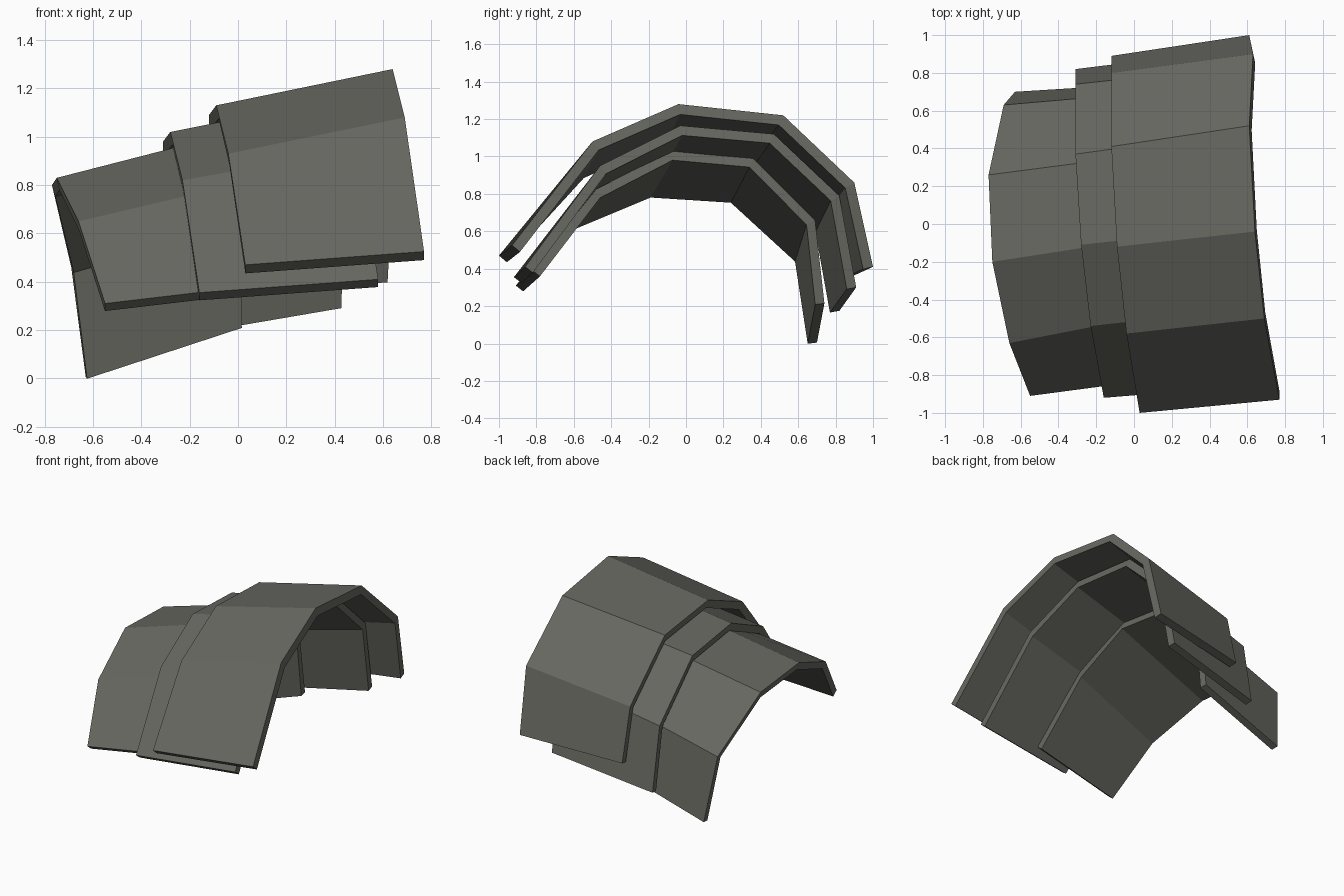
import bpy

# One dark grey for all plates
grey = bpy.data.materials.new("dark_grey")
grey.diffuse_color = (0.135, 0.135, 0.118, 1)


def arch_plate(name, left, right, thickness):
    """Loft a faceted arch between two end profiles, then thicken it inward."""
    n = len(left)
    faces = [(i, n + i, n + i + 1, i + 1) for i in range(n - 1)]
    mesh = bpy.data.meshes.new(name)
    mesh.from_pydata(left + right, [], faces)
    mesh.materials.append(grey)
    obj = bpy.data.objects.new(name, mesh)
    bpy.context.collection.objects.link(obj)
    mod = obj.modifiers.new("thickness", 'SOLIDIFY')
    mod.thickness = thickness
    mod.offset = -1
    mod.use_even_offset = True
    return obj


# Lowest plate, tucked under the middle one
arch_plate("lower_plate",
           [(-0.55, -0.91, 0.31), (-0.66, -0.63, 0.65), (-0.75, -0.20, 0.83),
            (-0.77, 0.26, 0.80), (-0.69, 0.63, 0.46), (-0.63, 0.70, 0.005)],
           [(0.13, -0.82, 0.39), (0.06, -0.49, 0.82), (0.03, -0.08, 1.03),
            (0.00, 0.36, 0.99), (0.00, 0.69, 0.66), (0.01, 0.74, 0.215)], 0.05)

# Middle plate
arch_plate("middle_plate",
           [(-0.16, -0.92, 0.355), (-0.23, -0.54, 0.82), (-0.28, -0.11, 1.02),
            (-0.31, 0.37, 0.98), (-0.31, 0.74, 0.62), (-0.31, 0.82, 0.175)],
           [(0.58, -0.86, 0.41), (0.50, -0.46, 0.95), (0.45, -0.03, 1.165),
            (0.43, 0.47, 1.12), (0.43, 0.82, 0.79), (0.42, 0.91, 0.30)], 0.052)

# Largest plate, on top
arch_plate("upper_plate",
           [(0.03, -1.00, 0.47), (-0.04, -0.58, 0.93), (-0.09, -0.12, 1.13),
            (-0.12, 0.41, 1.09), (-0.12, 0.80, 0.73), (-0.12, 0.89, 0.36)],
           [(0.77, -0.93, 0.525), (0.69, -0.50, 1.08), (0.64, -0.04, 1.28),
            (0.61, 0.52, 1.22), (0.63, 0.90, 0.86), (0.61, 1.00, 0.41)], 0.055)
